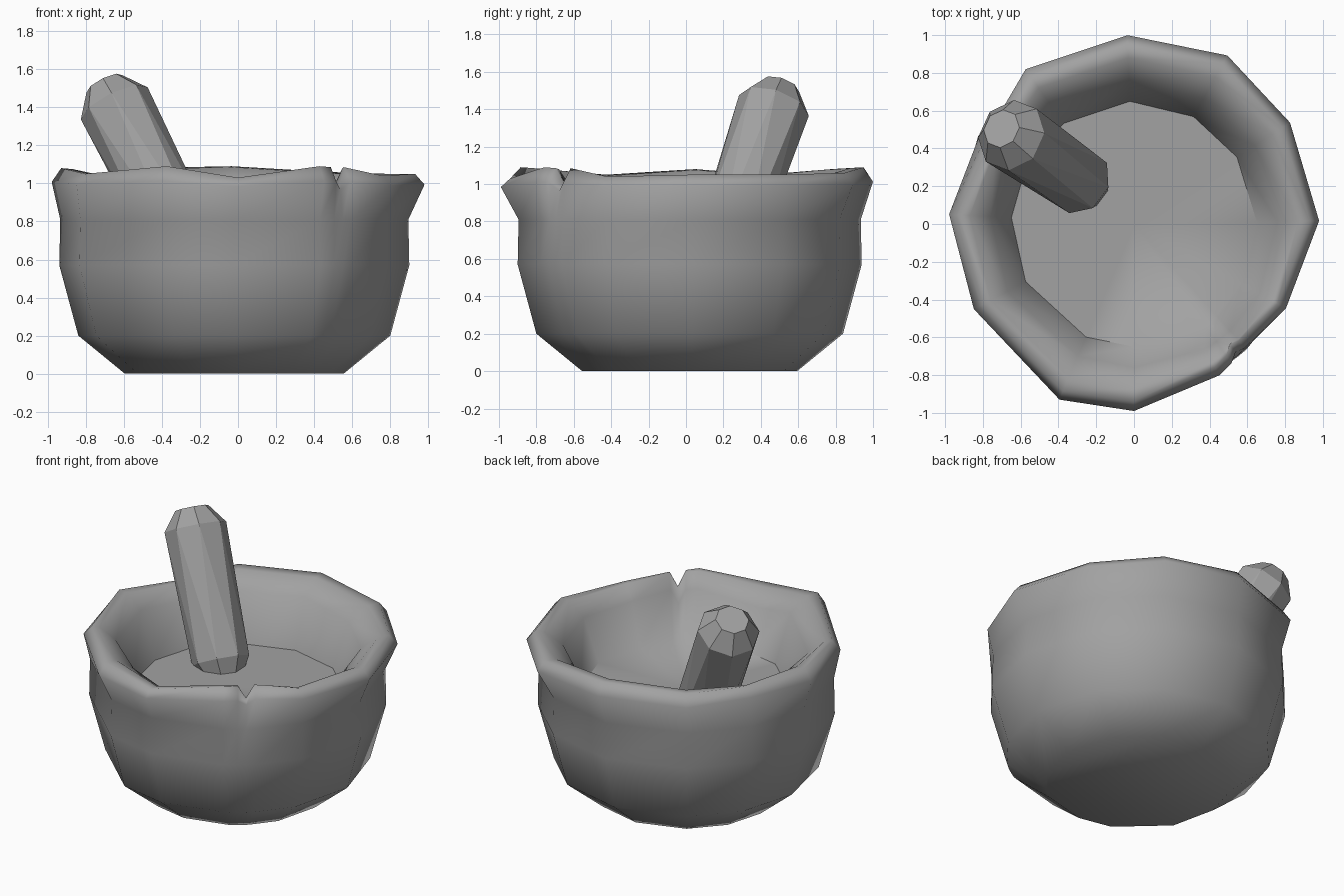
import bpy, bmesh
from math import radians, cos, sin, tau
from mathutils import Vector

cube = bpy.data.objects.get("Cube")
if cube:
    bpy.data.objects.remove(cube, do_unlink=True)

# One stone colour for both parts
stone = bpy.data.materials.new("grey_stone")
stone.use_nodes = True
stone.diffuse_color = (0.36, 0.36, 0.36, 1)
bsdf = stone.node_tree.nodes["Principled BSDF"]
bsdf.inputs["Base Color"].default_value = stone.diffuse_color
bsdf.inputs["Roughness"].default_value = 0.8


def loft(bm, rings):
    """Bridge matching rings of points with quads and return the vertex rings."""
    loops = [[bm.verts.new(p) for p in ring] for ring in rings]
    n = len(loops[0])
    for a, b in zip(loops, loops[1:]):
        for i in range(n):
            j = (i + 1) % n
            bm.faces.new((a[i], a[j], b[j], b[i]))
    return loops


def finish(bm, name, smooth):
    bmesh.ops.recalc_face_normals(bm, faces=bm.faces)
    for f in bm.faces:
        f.smooth = smooth
    mesh = bpy.data.meshes.new(name)
    bm.to_mesh(mesh)
    bm.free()
    mesh.materials.append(stone)
    obj = bpy.data.objects.new(name, mesh)
    bpy.context.collection.objects.link(obj)
    return obj


# Mortar columns: angle, lip radius, crest height; the short steps form the notch
columns = [
    (1, 0.98, 1.05), (33, 0.985, 1.05), (61, 1.02, 1.06), (92, 1.0, 1.09),
    (125, 1.0, 1.08), (151, 0.91, 1.05), (177, 0.98, 1.08), (208, 0.96, 1.05),
    (247, 1.01, 1.09), (270, 0.99, 1.03), (299.5, 0.92, 1.09),
    (305, 0.9, 1.085), (308.5, 0.865, 0.99), (312, 0.88, 1.085),
    (331, 0.92, 1.04),
]


def polar(angle, r, z, dx=0.0, dy=0.0):
    a = radians(angle)
    return (r * cos(a) + dx, r * sin(a) + dy, z)


# Outer wall, leaning slightly off centre
rings = [[polar(a, r, z, -0.02, 0.02) for a, _, _ in columns]
         for r, z in ((0.575, 0), (0.82, 0.2), (0.92, 0.57), (0.915, 0.81))]

# Uneven rolled lip, then the inner wall down to the floor
rings.append([polar(a, r, 0.5 + 0.47 * z) for a, r, z in columns])
rings.append([polar(a, r - 0.05, z) for a, r, z in columns])
rings.append([polar(a, (r + 0.76) / 2, z - 0.005) for a, r, z in columns])
rings.append([polar(a, 0.76, z - 0.09) for a, r, z in columns])
rings.append([polar(a, 0.65, 0.68) for a, _, _ in columns])

bm = bmesh.new()
loops = loft(bm, rings)
bm.faces.new(loops[0])
floor = loops[-1]
centre = bm.verts.new((0, 0, 0.68))
for i, v in enumerate(floor):
    w = floor[(i + 1) % len(floor)]
    bm.faces.new((v, w, centre))
    # The floor blends softly into the wall below the notch
    mid = (v.co + w.co) / 2
    if mid.x - mid.y < 0.65:
        bm.edges.get((v, w)).smooth = False
finish(bm, "mortar_bowl", True)

# Pestle: a faceted, slightly twisted rod with chamfered ends
axis = Vector((-0.43, 0.29, 0.857)).normalized()
top = Vector((-0.65, 0.47, 1.42))
side = axis.cross(Vector((0, 0, 1))).normalized()
up = side.cross(axis)
sides = 8


def rod_ring(along, r, twist):
    angles = [tau * i / sides + twist for i in range(sides)]
    return [top + axis * along + (side * cos(t) + up * sin(t)) * r for t in angles]


bm = bmesh.new()
ends = loft(bm, [
    rod_ring(-0.95, 0.12, 0.45), rod_ring(-0.84, 0.18, 0.45),
    rod_ring(0.0, 0.195, 0.2), rod_ring(0.12, 0.105, 0.2),
])
bm.faces.new(ends[0])
bm.faces.new(ends[-1])
bmesh.ops.triangulate(bm, faces=[f for f in bm.faces if len(f.verts) == 4])
finish(bm, "pestle", False)
